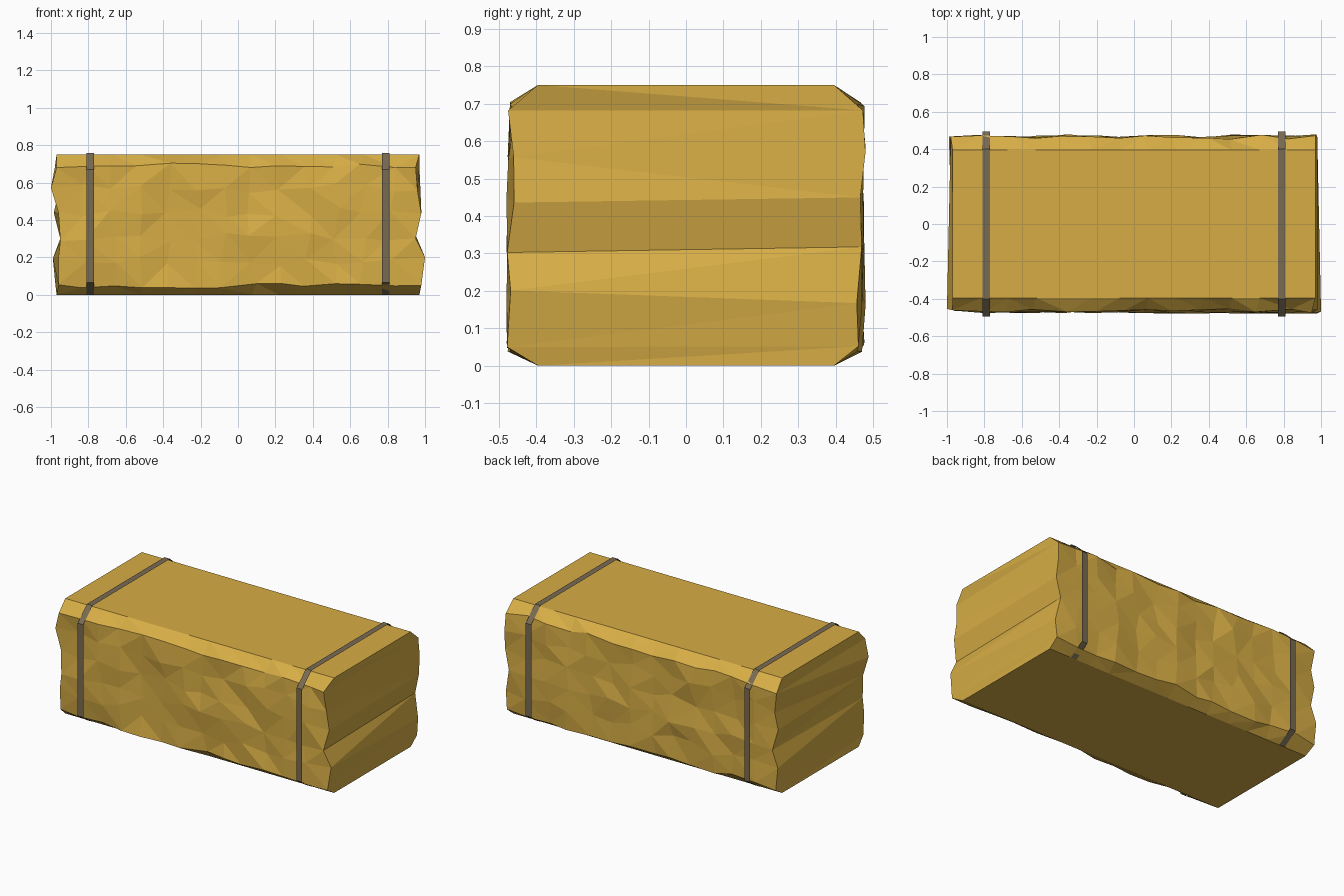
import bpy, bmesh, random

if "Cube" in bpy.data.objects:
    bpy.data.objects.remove(bpy.data.objects["Cube"])

random.seed(7)


def material(name, rgb):
    m = bpy.data.materials.new(name)
    m.diffuse_color = (*rgb, 1)
    m.use_nodes = True
    m.node_tree.nodes["Principled BSDF"].inputs["Base Color"].default_value = m.diffuse_color
    return m


straw = material("golden straw", (0.68, 0.42, 0.06))
twine = material("dark strap brown", (0.19, 0.145, 0.085))


def finish(bm, name, mat):
    me = bpy.data.meshes.new(name)
    bm.to_mesh(me)
    bm.free()
    me.materials.append(mat)
    ob = bpy.data.objects.new(name, me)
    bpy.context.collection.objects.link(ob)
    return ob


# Hay bale: chamfered section, rough front and back walls, plain top and bottom
COLS, HALF = 13, 0.97
ROWS = [0.75, 0.69, 0.57, 0.44, 0.31, 0.18, 0.05, 0.0]
ENDS = {  # ragged x positions of the four upright end edges, top to bottom
    (-1, 0): [-.97, -.97, -1.0, -.96, -.95, -.96, -.96, -.97],
    (-1, COLS): [.97, .95, .96, .98, .95, 1.0, .98, .97],
    (1, 0): [-.97, -.98, -.96, -.985, -.95, -.99, -.975, -.97],
    (1, COLS): [.97, .97, .975, .98, .95, .98, .97, .97],
}
bm = bmesh.new()
walls = {}
for side in (-1, 1):
    for i in range(COLS + 1):
        for r, z in enumerate(ROWS):
            x = -HALF + 2 * HALF * i / COLS
            if r in (0, 7):
                y = 0.395
            else:
                y = 0.466 + random.uniform(-0.014, 0.014)
                z += random.uniform(-1, 1) * (0.014 if r in (1, 6) else 0.026)
                x += random.uniform(-0.025, 0.025)
            if i in (0, COLS):
                x = ENDS[side, i][r]
            walls[side, i, r] = bm.verts.new((x, side * y, z))
    for i in range(COLS):
        for r in range(7):
            bm.faces.new([walls[side, i + a, r + b] for a, b in ((0, 0), (1, 0), (1, 1), (0, 1))])
# top and bottom
for i in range(COLS):
    for r in (0, 7):
        bm.faces.new([walls[s, i + a, r] for s, a in ((-1, 0), (-1, 1), (1, 1), (1, 0))])
# end walls, one strip per row
for i in (0, COLS):
    for r in range(7):
        bm.faces.new([walls[s, i, r + b] for s, b in ((-1, 0), (1, 0), (1, 1), (-1, 1))])
bmesh.ops.recalc_face_normals(bm, faces=bm.faces)
bmesh.ops.triangulate(bm, faces=bm.faces)
finish(bm, "hay_bale", straw)

# Straps: thin ribbons wrapped round the bale
LOOP = [(-.4, .758), (-.495, .67), (-.495, .065), (-.4, .001),
        (.4, .001), (.495, .065), (.495, .67), (.4, .758)]
for name, cx in (("left_strap", -0.79), ("right_strap", 0.79)):
    bm = bmesh.new()
    a, b = [[bm.verts.new((cx + d, y, z)) for y, z in LOOP] for d in (-.02, .02)]
    for k in range(8):
        n = (k + 1) % 8
        bm.faces.new((a[k], a[n], b[n], b[k]))
    bm.normal_update()
    if bm.faces[:][7].normal.z < 0:  # last face is the top
        bmesh.ops.reverse_faces(bm, faces=bm.faces[:])
    finish(bm, name, twine)
